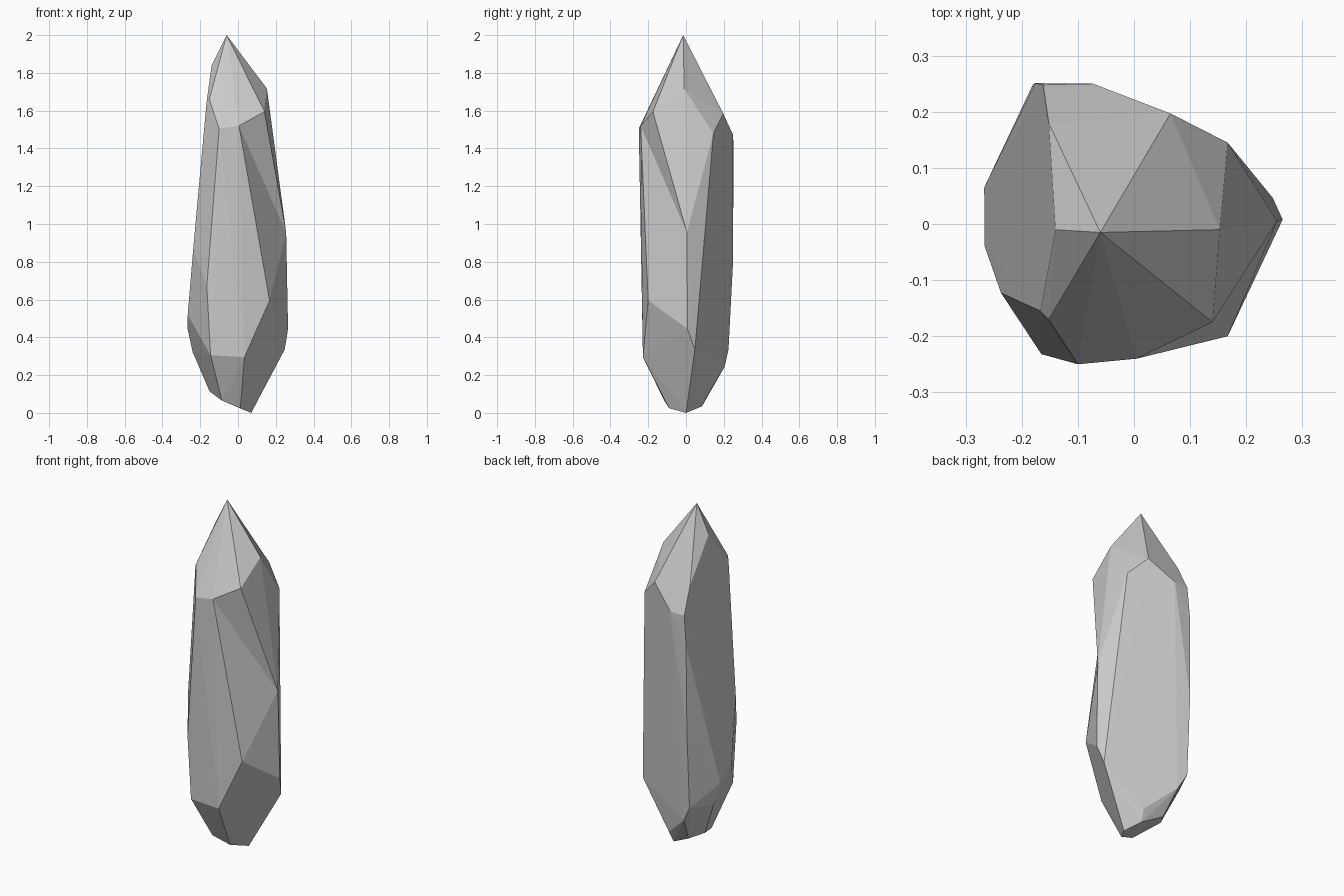
import bpy, bmesh
from mathutils import Vector

# Crystal corners, grouped from the pointed tip down to the worn foot
TIP = [(-.06, -.015, 2), (-.14, -.01, 1.84), (.153, -.01, 1.717)]
SHOULDER = [(-.152, -.17, 1.66), (-.167, -.155, 1.64), (-.10, -.25, 1.505),
            (.005, -.24, 1.52), (.14, -.175, 1.595), (.167, .145, 1.48),
            (.065, .197, 1.585), (-.073, .25, 1.47), (-.162, .248, 1.467),
            (-.152, .18, 1.614)]
WAIST = [(-.176, .251, 1.3), (-.18, .249, .8), (.255, .005, .955),
         (.167, -.2, .595), (.265, .008, .445), (-.237, -.123, .87),
         (-.165, -.232, .67), (-.266, -.04, .52), (-.267, .065, .445)]
FOOT = [(-.145, -.228, .305), (.034, -.228, .295), (.247, .047, .335),
        (-.18, .225, .336), (-.24, .085, .322), (-.13, .205, .245),
        (.03, .115, .1), (-.10, .12, .097), (-.15, .04, .113),
        (-.085, -.115, .065), (.02, .085, .035), (.012, -.09, .025),
        (.07, 0, 0)]

# Flat facets stretched over the corners
bm = bmesh.new()
for p in TIP + SHOULDER + WAIST + FOOT:
    bm.verts.new(p)
hull = bmesh.ops.convex_hull(bm, input=bm.verts[:])
loose = [v for v in bm.verts if not v.link_faces]
bmesh.ops.delete(bm, geom=loose, context='VERTS')


def corner(p):
    return min(bm.verts, key=lambda v: (v.co - Vector(p)).length)


# Shallow notch on the right front: turn the bridging edge inward
bridge = bm.edges.get((corner(SHOULDER[4]), corner(WAIST[3])))
if bridge:
    bmesh.ops.rotate_edges(bm, edges=[bridge], use_ccw=False)
bmesh.ops.recalc_face_normals(bm, faces=bm.faces[:])

mesh = bpy.data.meshes.new("crystal")
bm.to_mesh(mesh)
bm.free()
crystal = bpy.data.objects.new("crystal", mesh)
bpy.context.collection.objects.link(crystal)
